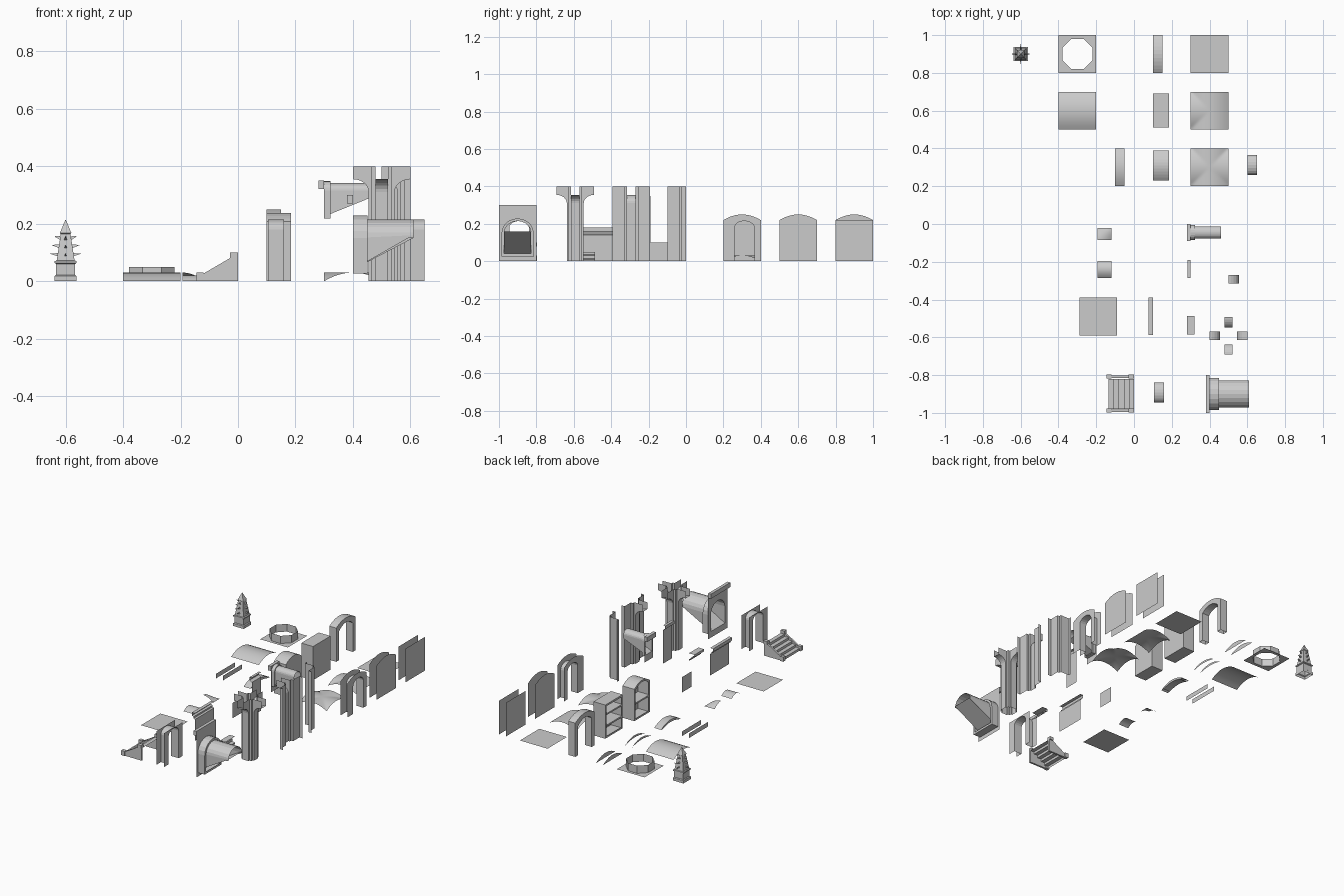
import bpy
from math import pi, sin, cos, radians

if "Cube" in bpy.data.objects:
    bpy.data.objects.remove(bpy.data.objects["Cube"])


def mesh(name, verts, faces, smooth=False):
    me = bpy.data.meshes.new(name)
    me.from_pydata(verts, [], faces)
    me.update()
    ob = bpy.data.objects.new(name, me)
    bpy.context.collection.objects.link(ob)
    if smooth:
        for p in me.polygons:
            p.use_smooth = True
    return ob


def loft(name, rows, smooth=False):
    n = len(rows[0])
    v = [p for r in rows for p in r]
    f = [(i * n + j, i * n + j + 1, (i + 1) * n + j + 1, (i + 1) * n + j)
         for i in range(len(rows) - 1) for j in range(n - 1)]
    return mesh(name, v, f, smooth)


def panel(name, x, pts):
    """flat polygon in the plane of constant x"""
    return mesh(name, [(x, y, z) for y, z in pts], [tuple(range(len(pts)))])


def box(name, x0, x1, y0, y1, z0, z1):
    v = [(x, y, z) for x in (x0, x1) for y in (y0, y1) for z in (z0, z1)]
    return mesh(name, v, [(0, 1, 3, 2), (4, 6, 7, 5), (0, 4, 5, 1),
                          (2, 3, 7, 6), (0, 2, 6, 4), (1, 5, 7, 3)])


def arc(y0, y1, z, h, n=10):
    """circular-like crown from y0 to y1 rising h above z"""
    c, w = (y0 + y1) / 2, (y1 - y0) / 2
    return [(c + w * (2 * i / n - 1), z + h * (1 - (2 * i / n - 1) ** 2)) for i in range(n + 1)]


def round_arch(y0, y1, z, h, n=10):
    c, w = (y0 + y1) / 2, (y1 - y0) / 2
    return [(c - w * cos(pi * i / n), z + h * sin(pi * i / n)) for i in range(n + 1)]


def extrude(name, pts, x0, x1, smooth=False):
    return loft(name, [[(x, y, z) for y, z in pts] for x in (x0, x1)], smooth)


def door_pts(y0, y1):
    return [(y0, 0)] + round_arch(y0, y1, 0.18, 0.035) + [(y1, 0)]


# spire with stacked tiers, spikes and small windows
px, py = -0.6, 0.9
prof = [(.038, 0), (.038, .018), (.033, .022), (.033, .06), (.038, .063), (.038, .07),
        (.031, .072), (.017, .165), (.02, .168), (0.001, .213)]
loft('spire', [[(px + r * a, py + r * b, z) for a, b in
                ((-1, -1), (1, -1), (1, 1), (-1, 1), (-1, -1))] for r, z in prof])
for z, r in ((.09, .056), (.12, .05), (.15, .04)):
    for a, b in ((1, 0), (-1, 0), (0, 1), (0, -1)):
        i = .02
        mesh('spire_spike', [(px + a * i - b * .005, py + b * i + a * .005, z - .006),
                             (px + a * i + b * .005, py + b * i - a * .005, z - .006),
                             (px + a * i, py + b * i, z + .008),
                             (px + a * r, py + b * r, z + .006)],
             [(0, 1, 3), (1, 2, 3), (2, 0, 3)])

# square plate with octagonal collar
ring = [(cos(radians(22.5 + 45 * k)), sin(radians(22.5 + 45 * k))) for k in range(9)]
cx, cy = -0.3, 0.9
sq = [(a / max(abs(a), abs(b)), b / max(abs(a), abs(b))) for a, b in ring]
loft('collar_plate', [[(cx + .1 * a, cy + .1 * b, 0) for a, b in sq],
                      [(cx + .086 * a, cy + .086 * b, 0) for a, b in ring],
                      [(cx + .086 * a, cy + .086 * b, .05) for a, b in ring]])
for a in (-1, 1):
    for b in (-1, 1):
        mesh('collar_plate_corner', [(cx + a * .1, cy + b * .1, 0), (cx + a * .1, cy + b * .0414, 0),
                                     (cx + a * .0414, cy + b * .1, 0)], [(0, 1, 2)])

# barrel ceiling, edge strips, crown pieces
extrude('barrel_ceiling', arc(.5, .7, 0, .03), -.4, -.2, True)
for x in (-.3, -.25):
    panel('edge_strip', x, [(.2, 0), (.4, 0), (.4, .03), (.2, .03)])
for x in (-.1, -.05):
    panel('crown_segment', x, arc(.8, 1, 0, .03))
    panel('crown_band', x, arc(.5, .7, 0, .03) + arc(.5, .7, 0, .015)[::-1][1:-1])
    panel('crown_rib_side', x, arc(.2, .4, 0, .03) + arc(.22, .38, 0, .015)[::-1])
extrude('crown_rib_underside', arc(.22, .38, 0, .015), -.1, -.05, True)
extrude('crown_rib_top', arc(.2, .4, 0, .03), -.1, -.05, True)

# free standing arch
outer = [(.8, 0)] + arc(.8, 1, .22, .03) + [(1, 0)]
inner = [(.83, 0)] + arc(.83, .97, .19, .03) + [(.97, 0)]
for x in (.1, .15):
    loft('arch_face', [[(x, y, z) for y, z in c] for c in (outer, inner)])
extrude('arch_inside', inner, .1, .15)
extrude('arch_outside', outer, .1, .15)

# shelf niches, open towards -x
for cy, top in ((.6, 0), (.31, .03)):
    y0, y1 = cy - .09 + (.01 if top else 0), cy + .08 + (0 if top else .01)
    out = [(y0, 0)] + arc(y0, y1, .22 - .4 * top, top) + [(y1, 0), (y0, 0)]
    extrude('niche_shell', out, .1, .185)
    panel('niche_back', .185, out[:-1])
    for z in ((.07, .145) if not top else (.1,)):
        box('niche_shelf', .105, .185, y0, y1, z, z + .01)
    rim = [(y0 + .012, .012)] + arc(y0 + .012, y1 - .012, .208 - .4 * top, top) + \
          [(y1 - .012, .012), (y0 + .012, .012)]
    loft('niche_rim', [[(.1, y, z) for y, z in c] for c in (out, rim)])

# flat, three-way and four-way ceiling tiles
mesh('flat_tile', [(.3, .8, 0), (.5, .8, 0), (.5, 1, 0), (.3, 1, 0)], [(0, 1, 2, 3)])
mesh('floor_tile', [(-.288, -.59, 0), (-.09, -.59, 0), (-.09, -.39, 0), (-.288, -.39, 0)], [(0, 1, 2, 3)])
for cy, cross in ((.6, False), (.3, True)):
    rows = []
    for i in range(21):
        u = i / 10 - 1
        rows.append([])
        for j in range(21):
            v = j / 10 - 1
            a, b = .03 * (1 - u * u), .03 * (1 - v * v)
            rows[-1].append((.4 + .1 * u, cy + .1 * v, max(a, b) if cross or u < 0 else a))
    loft('vault_tile', rows, True)

# wall pairs: flat, arched, arched with door; plus flat wall with door
for x in (.6, .65):
    panel('flat_wall', x, [(.8, 0), (1, 0), (1, .22), (.8, .22)])
    panel('arched_wall', x, [(.5, 0)] + arc(.5, .7, .22, .03) + [(.7, 0)])
    panel('door_wall', x, [(.2, 0)] + arc(.2, .4, .22, .03) + [(.4, 0)] + door_pts(.26, .365)[::-1])
extrude('door_jamb', door_pts(.26, .365), .6, .65)
for x in (.105, .16):
    panel('flat_door_wall', x, [(-.99, 0), (-.99, .22), (-.8, .22), (-.8, 0)] + door_pts(-.945, -.84)[::-1])
extrude('flat_door_jamb', door_pts(-.945, -.84), .105, .16)

# small vault pieces
extrude('small_vault', arc(-.285, -.195, 0, .02), -.193, -.119, True)
loft('small_vault_end', [[(-.193 + .074 * i / 6, -.085 + .065 * j / 6, .03 * (1 - (i / 6) ** 2) * (1 - (j / 6) ** 2))
                          for j in range(7)] for i in range(7)], True)

# low panel, moulded panel and short moulding
panel('low_panel', .1, [(-.2, 0), (-.1, 0), (-.1, .1), (-.2, .1)])
mould = [(.1, 0), (.1, .14), (.09, .145), (.09, .155), (.078, .16), (.078, .18), (.1, .18)]
loft('moulded_panel', [[(x, y, z) for x, z in mould] for y in (-.587, -.39)])
small = [(.32, 0), (.32, .01), (.3, .015), (.3, .03), (.28, .035), (.28, .05), (.32, .05)]
loft('short_moulding', [[(x, y, z) for x, z in small] for y in (-.585, -.487)])
trim = [(.3, .1), (.3, .32), (.283, .33), (.283, .35), (.3, .35)]
loft('tall_panel', [[(x, y, z) for x, z in trim] for y in (-.285, -.19)])


# deep windows: wall with arched hole, splayed barrel behind it
def window(name, x, y0, y1, zb, zt, ob, os, ot, far, x1):
    c, m = (y0 + y1) / 2, (y1 - y0) * .14
    crown = round_arch(y0 + m, y1 - m, os, ot - os)
    hole = [(y0 + m, ob)] + crown + [(y1 - m, ob)]
    h = len(crown) // 2 + 1
    panel(name + '_wall', x, [(c, zb), (y0, zb), (y0, zt), (c, zt)] + hole[:h + 1][::-1] + [(c, ob)])
    panel(name + '_wall', x, [(c, zb), (y1, zb), (y1, zt), (c, zt)] + hole[h:] + [(c, ob)])
    fend = [(y0 + m, far)] + crown + [(y1 - m, far)]
    loft(name + '_barrel', [[(q, y, z) for y, z in pts + pts[:1]] for q, pts in ((x, hole), (x1, fend))])
    e = m * .5
    flange = [(y0 + e, ob - e)] + round_arch(y0 + e, y1 - e, os, ot - os + e) + [(y1 - e, ob - e), (y0 + e, ob - e)]
    extrude(name + '_flange', flange, x, x + (y1 - y0) * .25)
    loft(name + '_flange_face', [[(x + (y1 - y0) * .25, y, z) for y, z in p] for p in (flange, hole + hole[:1])])
    box(name + '_cornice', x - .02, x, y0, y1, zt - .03, zt)


window('large_window', .4, -1, -.8, 0, .3, .04, .15, .215, .16, .61)
window('small_window', .3, -.09, 0, .18, .35, .225, .315, .342, .29, .46)


# pillars: ribs rising and bending outward, sides closed up to the top
def rib(cx, cy, dx, dy, half=(-1, 1)):
    path = [(.045, 0), (.045, .31)] + [(.1 - .055 * cos(pi / 2 * t / 6), .31 + .045 * sin(pi / 2 * t / 6))
                                       for t in range(1, 7)]
    w = .022

    def P(r, s, z):
        return (cx + dx * r - dy * s * w, cy + dy * r + dx * s * w, z)
    loft('pillar_rib', [[P(r, s, z) for r, z in path] for s in half])
    for s in half:
        if s:
            loft('pillar_rib_side', [[P(r, s, z) for r, z in path[1:]], [P(r, s, .4) for r, z in path[1:]]])


def corner(cx, cy, a, b):
    pts = [(.045, .022), (.036, .022), (.036, .036), (.022, .036), (.022, .045)]
    loft('pillar_corner', [[(cx + a * p, cy + b * q, z) for p, q in pts] for z in (0, .4)])


for dx, dy in ((1, 0), (-1, 0), (0, 1), (0, -1)):
    rib(.5, -.592, dx, dy)
for a in (1, -1):
    for b in (1, -1):
        corner(.5, -.592, a, b)
rib(.6, -.293, -1, 0)
for b in (1, -1):
    corner(.6, -.293, -1, b)
    y = -.293
    loft('wall_pillar_side', [[(.578, y + b * .045, z), (.578, y + b * .1, z), (.6, y + b * .1, z)]
                              for z in (0, .4)])
corner(.6, 0, -1, -1)
loft('corner_pillar_side', [[(.555, -.022, z), (.5, -.022, z), (.5, 0, z)] for z in (0, .4)])
loft('corner_pillar_side', [[(.578, -.045, z), (.578, -.1, z), (.6, -.1, z)] for z in (0, .4)])

# stairs with sloped sides and end posts
steps = []
for i in range(5):
    steps += [(-.135 + .027 * i, .016 * i), (-.135 + .027 * i, .016 * (i + 1))]
steps.append((0, .08))
loft('stairs', [[(x, y, z) for x, z in steps] for y in (-.98, -.82)])
side = [(-.14, 0), (-.14, .015), (-.02, .085), (0, .085), (0, 0)]
for y in (-.995, -.815):
    v = [(x, q, z) for q in (y, y + .012) for x, z in side]
    mesh('stair_side', v, [(0, 1, 2, 3, 4), (9, 8, 7, 6, 5)] +
         [(k, (k + 1) % 5, (k + 1) % 5 + 5, k + 5) for k in range(5)])
    box('stair_top_post', -.028, 0, y - .004, y + .018, .08, .1)
    box('stair_foot_post', -.145, -.12, y - .004, y + .018, 0, .03)
